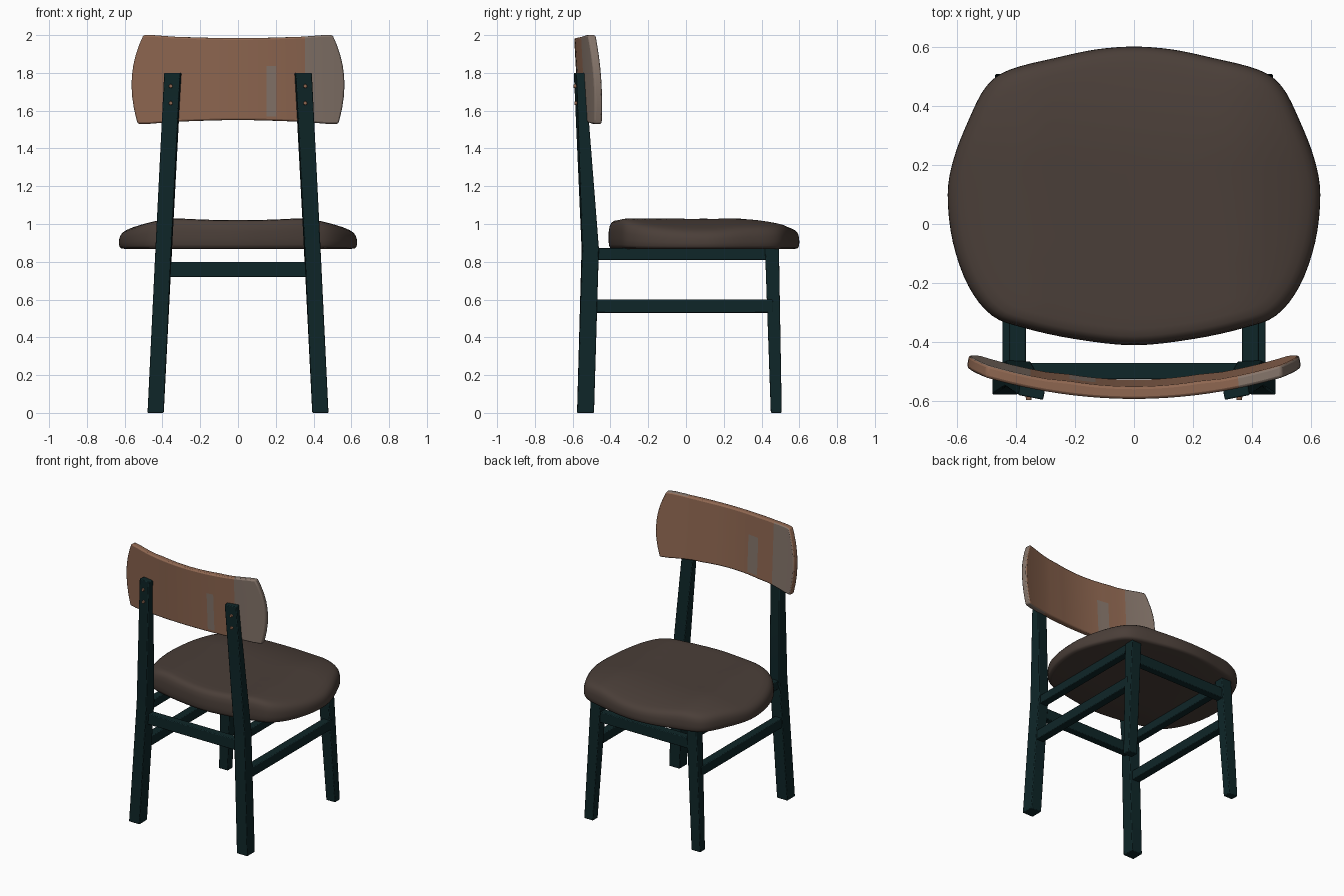
import bpy, bmesh, math
from mathutils import Vector, Matrix

cube = bpy.data.objects.get("Cube")
if cube:
    bpy.data.objects.remove(cube, do_unlink=True)


def material(name, rgb, roughness=0.6):
    m = bpy.data.materials.new(name)
    m.use_nodes = True
    m.diffuse_color = (*rgb, 1)
    bsdf = m.node_tree.nodes["Principled BSDF"]
    bsdf.inputs["Base Color"].default_value = (*rgb, 1)
    bsdf.inputs["Roughness"].default_value = roughness
    return m


PAINT = material("dark teal paint", (0.0045, 0.019, 0.021))
WOOD = material("warm wood", (0.275, 0.136, 0.082))
PALE = material("pale wood", (0.235, 0.178, 0.145))
FABRIC = material("brown upholstery", (0.069, 0.049, 0.040))


def finish(name, bm, mats, bevel=0.0, mirror=False, smooth=35):
    bmesh.ops.recalc_face_normals(bm, faces=bm.faces)
    mesh = bpy.data.meshes.new(name)
    bm.to_mesh(mesh)
    bm.free()
    obj = bpy.data.objects.new(name, mesh)
    bpy.context.collection.objects.link(obj)
    for m in mats:
        mesh.materials.append(m)
    if bevel:
        mod = obj.modifiers.new("soft edges", "BEVEL")
        mod.width, mod.segments, mod.limit_method = bevel, 2, "ANGLE"
        mod.angle_limit = math.radians(40)
    if mirror:
        obj.modifiers.new("other side", "MIRROR")
    bpy.ops.object.select_all(action="DESELECT")
    obj.select_set(True)
    bpy.context.view_layer.objects.active = obj
    bpy.ops.object.shade_smooth_by_angle(angle=math.radians(smooth))
    return obj


def loft(bm, rings):
    """Skin a stack of equal closed rings and cap both ends."""
    loops = [[bm.verts.new(p) for p in ring] for ring in rings]
    n = len(loops[0])
    for a, b in zip(loops, loops[1:]):
        for i in range(n):
            j = (i + 1) % n
            bm.faces.new((a[i], a[j], b[j], b[i]))
    bm.faces.new(loops[0])
    bm.faces.new(loops[-1])


def post(name, stations):
    """Upright of rectangular section: centre, size and twist per station."""
    rings = []
    for x, y, z, wx, wy, twist in stations:
        rot = Matrix.Rotation(math.radians(twist), 3, "Z")
        rings.append([Vector((x, y, z)) + rot @ Vector((sx * wx / 2, sy * wy / 2, 0))
                      for sx, sy in ((-1, -1), (1, -1), (1, 1), (-1, 1))])
    bm = bmesh.new()
    loft(bm, rings)
    finish(name, bm, [PAINT], 0.005, mirror=True)


def bar(name, lo, hi, mirror=False):
    bm = bmesh.new()
    bmesh.ops.create_cube(bm, size=1)
    lo, hi = Vector(lo), Vector(hi)
    for v in bm.verts:
        v.co = (lo + hi) / 2 + v.co * (hi - lo)
    finish(name, bm, [PAINT], 0.005, mirror)


# Legs
post("back_legs", [(0.436, -0.532, 0, 0.086, 0.09, 0),
                   (0.393, -0.507, 0.87, 0.084, 0.088, 3),
                   (0.345, -0.564, 1.8, 0.086, 0.046, 11)])
post("front_legs", [(0.434, 0.478, 0, 0.072, 0.058, 0),
                    (0.388, 0.455, 0.875, 0.08, 0.074, 0)])

# Rails and stretchers
bar("upper_side_rails", (0.366, -0.49, 0.81), (0.422, 0.45, 0.872), True)
bar("lower_side_stretchers", (0.385, -0.5, 0.53), (0.445, 0.46, 0.6), True)
bar("back_stretcher", (-0.4, -0.525, 0.72), (0.4, -0.47, 0.798))
bar("front_stretcher", (-0.4, 0.43, 0.72), (0.4, 0.485, 0.798))

# Seat cushion: smooth outline lofted into a dished pad
half = [(0, 0.6), (0.13, 0.59), (0.26, 0.563), (0.42, 0.522), (0.5, 0.465),
        (0.56, 0.35), (0.61, 0.22), (0.63, 0.1), (0.613, -0.06), (0.56, -0.21),
        (0.48, -0.31), (0.37, -0.352), (0.2, -0.389), (0, -0.41)]
outline = half + [(-x, y) for x, y in half[-2:0:-1]]


def round_outline(points, steps):
    pts = [Vector(p) for p in points]
    n, out = len(pts), []
    for i in range(n):
        a, b, c, d = (pts[(i + k) % n] for k in (-1, 0, 1, 2))
        for s in range(steps):
            t = s / steps
            out.append(0.5 * (2 * b + (c - a) * t + (2 * a - 5 * b + 4 * c - d) * t ** 2
                              + (3 * b - a - 3 * c + d) * t ** 3))
    return out


def seat_top(x, y):
    side = max(0, (abs(x) - 0.33) / 0.3)
    front = max(0, (y - 0.22) / 0.38)
    return 1.02 + 0.01 * min(1, (x / 0.32) ** 2) - 0.075 * side ** 1.6 - 0.055 * front ** 2


BOTTOM, MIDDLE = 0.868, Vector((0, 0.095))
edge = round_outline(outline, 4)
rings = []
for scale, fill in ((0.4, 0), (0.95, 0), (0.985, 0.04), (0.997, 0.15), (1, 0.35), (0.998, 0.6),
                    (0.988, 0.8), (0.968, 0.92), (0.94, 0.98), (0.89, 1), (0.8, 1), (0.7, 1),
                    (0.6, 1), (0.45, 1), (0.3, 1), (0.15, 1), (0.03, 1)):
    ring = []
    for p in edge:
        q = MIDDLE + (p - MIDDLE) * scale
        ring.append((q.x, q.y, BOTTOM + (seat_top(q.x, q.y) - BOTTOM) * fill))
    rings.append(ring)
bm = bmesh.new()
loft(bm, rings)
finish("seat_cushion", bm, [FABRIC], smooth=60)

# Backrest: curved board with bulging ends
PATCH, STRIP_IN, STRIP_OUT = 0.355, 0.15, 0.2
right = [0.05, 0.1, STRIP_IN, STRIP_OUT, 0.25, 0.3, PATCH, 0.4, 0.45, 0.5, 0.535, 0.565]
columns = [-u for u in reversed(right)] + [0] + right
rows = [0, 0.05, 0.17, 0.3, 0.42, 0.54, 0.66, 0.78, 0.9, 1]


def board_point(u, v):
    end = 0.565 - 0.033 * max(0, 1 - v / 0.45) ** 2 - 0.063 * max(0, (v - 0.45) / 0.55) ** 2
    x = abs(u)
    if x > 0.3:
        x = 0.3 + (x - 0.3) * (end - 0.3) / 0.265 if x > PATCH else x
    arch = 1 - min(1, (u / 0.5) ** 2)
    low, high = 1.53 + 0.02 * arch, 2.0 - 0.016 * arch
    y = -0.568 + 0.29 * x * x - 0.024 * v
    return math.copysign(x, u), y, low + (high - low) * v


bm = bmesh.new()
grid = [[bm.verts.new(board_point(u, v)) for u in columns] for v in rows]
for lower, upper in zip(grid, grid[1:]):
    for i in range(len(columns) - 1):
        bm.faces.new((lower[i], lower[i + 1], upper[i + 1], upper[i]))
extruded = bmesh.ops.extrude_face_region(bm, geom=bm.faces[:], use_keep_orig=True)
for v in extruded["geom"]:
    if isinstance(v, bmesh.types.BMVert):
        v.co += Vector((-0.13 * v.co.x, 0.042, 0)) if abs(v.co.x) < 0.3 else Vector((-0.012 * v.co.x, 0.042, 0))
bmesh.ops.recalc_face_normals(bm, faces=bm.faces)
# Pale grain: end patch and narrow streak, swapped between the two faces
for f in bm.faces:
    c = f.calc_center_median()
    x = -c.x if f.normal.y > 0.5 else c.x
    streak = 0.13 < x < STRIP_OUT and x > 0.145 and 1.56 < c.z < 1.85 and abs(f.normal.y) > 0.5
    f.material_index = 1 if x > PATCH or streak else 0
finish("backrest", bm, [WOOD, PALE], 0.009)

# Screw heads on the back of the uprights
for label, z, y in (("upper", 1.73, -0.584), ("lower", 1.64, -0.58)):
    bm = bmesh.new()
    place = Matrix.Translation((0.356, y, z)) @ Matrix.Rotation(math.pi / 2, 4, "X")
    bmesh.ops.create_cone(bm, cap_ends=True, segments=16, radius1=0.012, radius2=0.009,
                          depth=0.022, matrix=place)
    finish(label + "_screws", bm, [WOOD], mirror=True)
